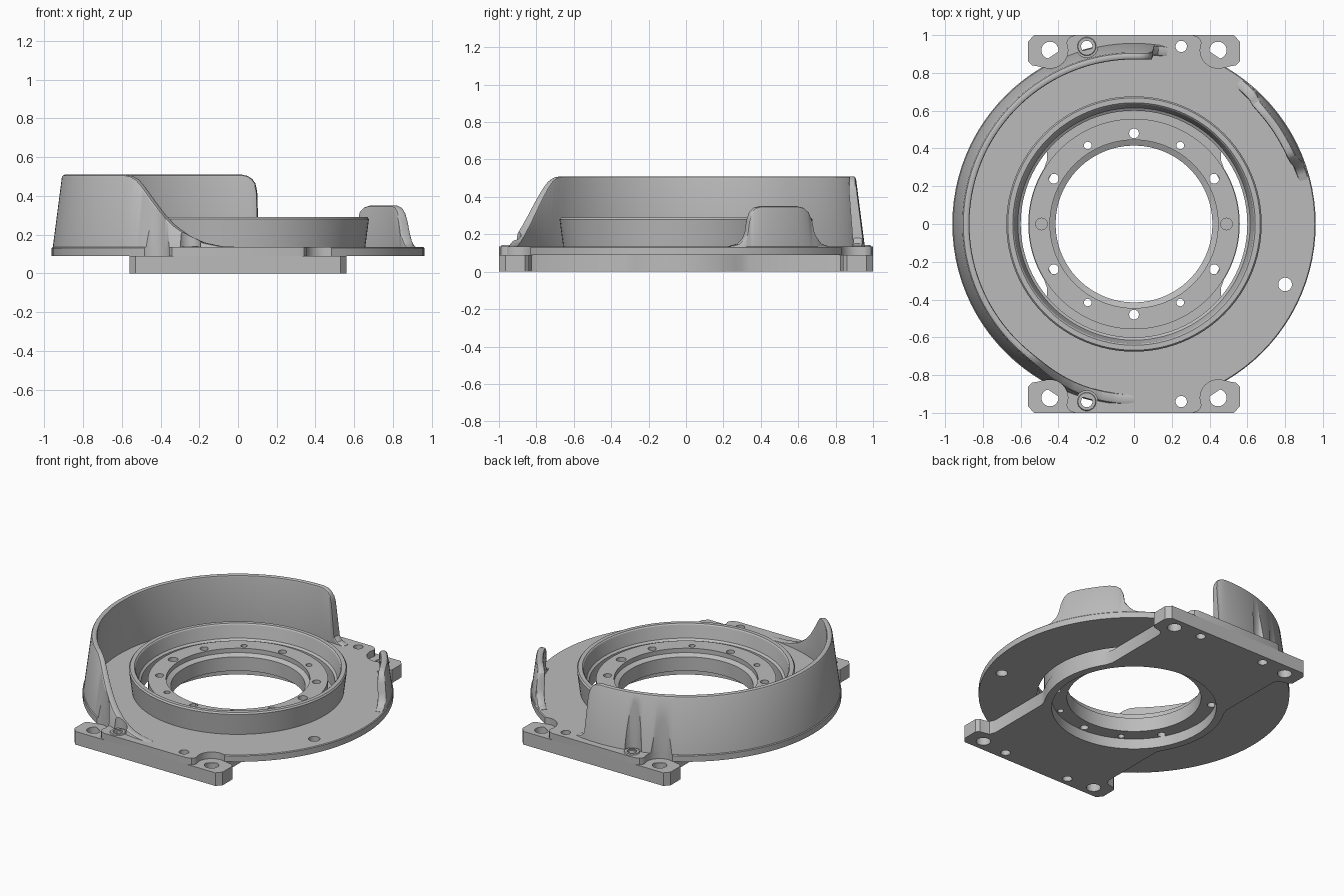
import bpy, bmesh
from math import sin, cos, pi, radians, sqrt

cube = bpy.data.objects.get("Cube")
if cube:
    bpy.data.objects.remove(cube, do_unlink=True)

grey = bpy.data.materials.new("plain_grey")
grey.use_nodes = True
GREY = (0.5, 0.5, 0.5, 1)
grey.diffuse_color = GREY
grey.node_tree.nodes["Principled BSDF"].inputs["Base Color"].default_value = GREY


def finish(name, bm):
    """Turn a bmesh into a named grey object."""
    bmesh.ops.recalc_face_normals(bm, faces=bm.faces)
    mesh = bpy.data.meshes.new(name)
    bm.to_mesh(mesh)
    bm.free()
    mesh.materials.append(grey)
    ob = bpy.data.objects.new(name, mesh)
    bpy.context.collection.objects.link(ob)
    return ob


def lathe(name, profile, segs=96):
    """Revolve a closed (radius, z) profile around z."""
    bm = bmesh.new()
    rings = [[bm.verts.new((r * cos(2 * pi * i / segs), r * sin(2 * pi * i / segs), z))
              for r, z in profile] for i in range(segs)]
    n = len(profile)
    for i in range(segs):
        a, b = rings[i], rings[(i + 1) % segs]
        for j in range(n):
            k = (j + 1) % n
            bm.faces.new((a[j], b[j], b[k], a[k]))
    return finish(name, bm)


def extrude(name, outline, z0, z1):
    bm = bmesh.new()
    face = bm.faces.new([bm.verts.new((x, y, z0)) for x, y in outline])
    top = bmesh.ops.extrude_face_region(bm, geom=[face])["geom"]
    bmesh.ops.translate(bm, vec=(0, 0, z1 - z0),
                        verts=[v for v in top if isinstance(v, bmesh.types.BMVert)])
    return finish(name, bm)


def circle(x, y, r, segs=32):
    return [(x + r * cos(2 * pi * i / segs), y + r * sin(2 * pi * i / segs))
            for i in range(segs)]


def drill(x, y, r, z0=-0.1, z1=0.7, segs=32):
    ob = extrude("cutter", circle(x, y, r, segs), z0, z1)
    ob.hide_render = True
    return ob


def boolean(ob, others, operation="DIFFERENCE"):
    """Apply the boolean with each helper object, then delete the helpers."""
    for other in others:
        mod = ob.modifiers.new("cut", "BOOLEAN")
        mod.operation, mod.solver, mod.object = operation, "EXACT", other
    bpy.context.view_layer.update()
    depsgraph = bpy.context.evaluated_depsgraph_get()
    mesh = bpy.data.meshes.new_from_object(ob.evaluated_get(depsgraph))
    ob.modifiers.clear()
    ob.data = mesh
    for other in others:
        bpy.data.objects.remove(other, do_unlink=True)


def outer_r(z):
    return 0.962 - 0.13 * (z - 0.09)


def inner_r(z):
    return 0.9 - 0.08 * (z - 0.135)


def rim_wall(name, keys, step=1.0):
    """Sweep a drafted, round-topped wall along the rim; keys are (degrees, height)."""
    samples = []
    for (a0, h0), (a1, h1) in zip(keys, keys[1:]):
        count = max(1, round((a1 - a0) / step))
        samples += [(a0 + (a1 - a0) * i / count, h0 + (h1 - h0) * i / count)
                    for i in range(count)]
    samples.append(keys[-1])
    bm = bmesh.new()
    rows = []
    for deg, h in samples:
        c, s, low = cos(radians(deg)), sin(radians(deg)), h - 0.014
        section = [(outer_r(0.095), 0.095), (outer_r(low), low), (outer_r(h) - 0.004, h - 0.004),
                   (outer_r(h) - 0.013, h), (inner_r(h) + 0.013, h),
                   (inner_r(h) + 0.004, h - 0.004), (inner_r(low), low), (inner_r(0.095), 0.095)]
        rows.append([bm.verts.new((r * c, r * s, z)) for r, z in section])
    for a, b in zip(rows, rows[1:]):
        for j in range(len(a)):
            k = (j + 1) % len(a)
            bm.faces.new((a[j], b[j], b[k], a[k]))
    bm.faces.new(rows[0])
    bm.faces.new(rows[-1])
    return finish(name, bm)


CORNERS = [(sx, sy) for sx in (-1, 1) for sy in (-1, 1)]


def ear_holes(r, z0):
    return [drill(sx * 0.445, sy * 0.92, r, z0) for sx, sy in CORNERS]


def tab_holes(r, z0, sides=(-1, 1)):
    return [drill(sx * 0.25, sy * 0.94, r, z0) for sx, sy in CORNERS if sx in sides]


# Mounting plate: a strip with a round middle and four ears
quarter = [(0.56 * cos(radians(a)), 0.56 * sin(radians(a))) for a in range(0, 33, 4)]
quarter += [(0.46, 0.34), (0.46, 0.79), (0.475, 0.825), (0.51, 0.835), (0.54, 0.84),
            (0.56, 0.86), (0.56, 0.965), (0.53, 1.0)]
half = quarter + [(-x, y) for x, y in reversed(quarter)]
outline = half + [(-x, -y) for x, y in half[1:-1]]
plate = extrude("mounting_plate", outline, 0, 0.09)
boolean(plate, [drill(0, 0, 0.51, segs=96)] + ear_holes(0.045, -0.1) + tab_holes(0.03, -0.1))

# Bolt ring standing inside the collar
ring = lathe("bolt_ring", [(0.415, 0.07), (0.415, 0.165), (0.445, 0.18), (0.445, 0.21),
                           (0.557, 0.21), (0.557, 0.07)])
bolts = []
for i in range(12):
    a = i * pi / 6
    r = 0.02 if i % 6 in (2, 4) else 0.026
    blind = i % 6 == 0
    bolts.append(drill(0.49 * cos(a), 0.48 * sin(a), 0.031 if blind else r,
                       0.16 if blind else -0.1, segs=20))
boolean(ring, bolts)

# Round deck with its raised collar, joined to two end tabs
deck = lathe("deck_and_collar", [
    (0.6, 0.09), (0.962, 0.09), (0.962, 0.13), (0.957, 0.135), (0.657, 0.135),
    (0.676, 0.28), (0.668, 0.29), (0.642, 0.29), (0.635, 0.283), (0.615, 0.2), (0.6, 0.19)])
tabs = []
for s in (-1, 1):
    tabs.append(extrude("tab", [(x, s * y) for x, y in (
        (-0.48, 0.75), (0.48, 0.75), (0.48, 0.86), (0.36, 0.94), (0.355, 0.97),
        (0.34, 0.99), (0.31, 1), (-0.31, 1), (-0.34, 0.99), (-0.355, 0.97),
        (-0.36, 0.94), (-0.48, 0.86))], 0.09, 0.135))
boolean(deck, tabs, "UNION")
boolean(deck, ear_holes(0.095, 0.0901) + tab_holes(0.03, -0.1) + [drill(0.8, -0.32, 0.036)])

# Tall curved guard with a rounded back end and a swept front end
R = 0.08
back_end = [(79, 0.137), (82, 0.15), (83.5, 0.18), (83.8, 0.43)]
back_end += [(83.8 + 5 * t, 0.43 + R * sqrt(1 - (1 - t) ** 2)) for t in (0.1, 0.3, 0.6, 1)]
guard = rim_wall("guard_wall", back_end + [
    (229, 0.51), (232, 0.503), (234.5, 0.485), (237, 0.45), (241, 0.38), (245, 0.31),
    (249, 0.25), (254, 0.195), (259, 0.16), (264, 0.143), (270, 0.136)])
boolean(guard, ear_holes(0.095, 0.0901) + tab_holes(0.058, 0.136, (-1,)))

# Short fin on the opposite rim
fin = rim_wall("side_fin", [
    (14.5, 0.137), (17.5, 0.15), (19.5, 0.18), (20.5, 0.22), (21.2, 0.28), (22.2, 0.32),
    (23.8, 0.342), (26, 0.35), (40.5, 0.35), (43, 0.342), (45, 0.32), (46, 0.28),
    (46.5, 0.22), (48, 0.18), (50, 0.15), (53.5, 0.137)])

# Raised lips around the tab holes beside the guard
lips = [plate, ring, deck, guard, fin]
for s in (-1, 1):
    lip = lathe("hole_lip", [(0.03, 0.13), (0.03, 0.142), (0.046, 0.142), (0.052, 0.13)], 32)
    lip.location = (-0.25, s * 0.94, 0)
    lips.append(lip)

# Smooth the round surfaces and keep the edges crisp
bpy.ops.object.select_all(action="DESELECT")
for ob in lips:
    ob.select_set(True)
bpy.context.view_layer.objects.active = plate
bpy.ops.object.shade_smooth_by_angle(angle=radians(30))
